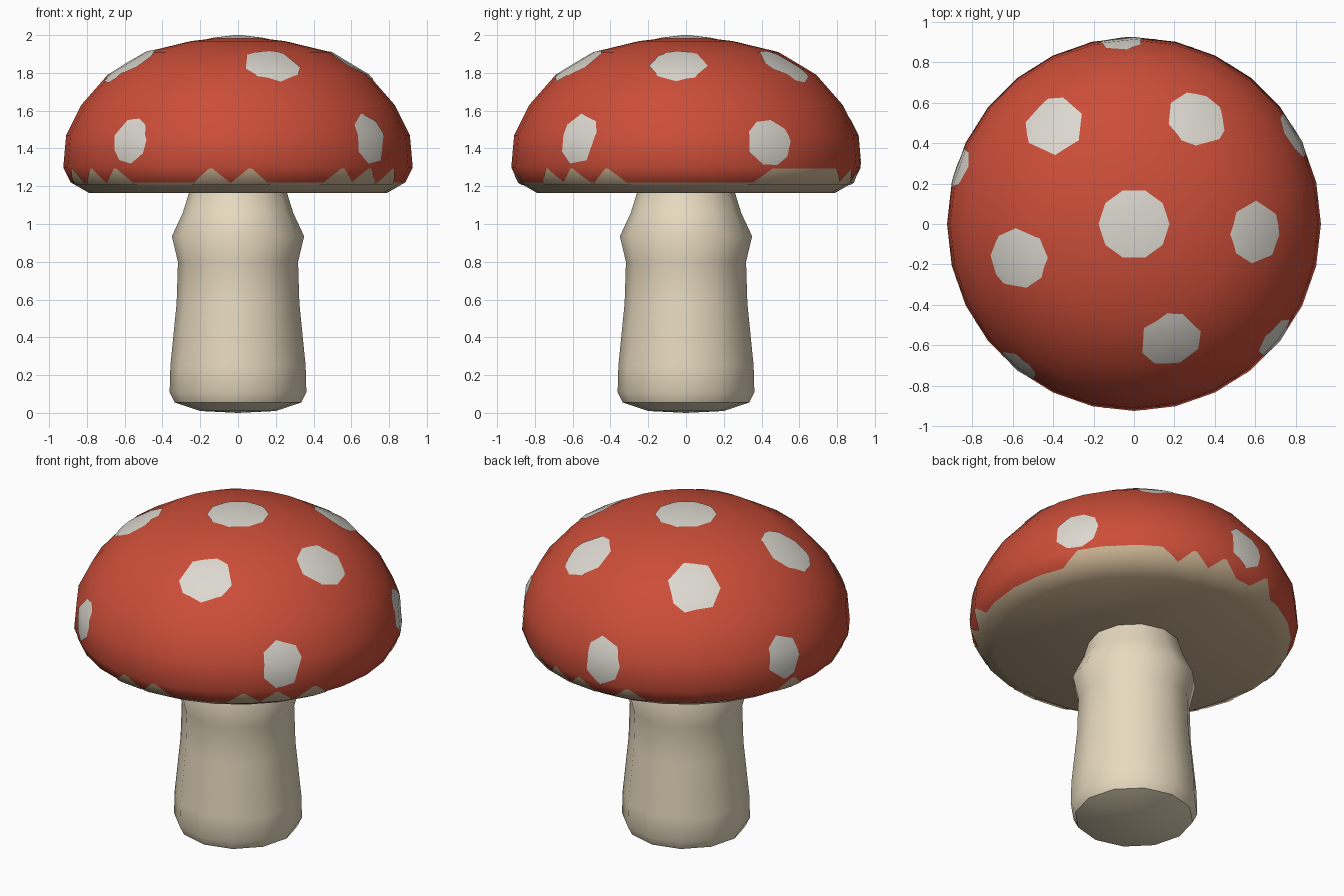
import bpy, bmesh, random
from math import sin, cos, pi, radians
from mathutils import Vector
from mathutils.bvhtree import BVHTree

random.seed(4)
if "Cube" in bpy.data.objects:
    bpy.data.objects.remove(bpy.data.objects["Cube"])


def material(name, rgb):
    mat = bpy.data.materials.new(name)
    mat.use_nodes = True
    mat.diffuse_color = (*rgb, 1)
    mat.node_tree.nodes["Principled BSDF"].inputs["Base Color"].default_value = (*rgb, 1)
    return mat


RED = material("cap red", (0.60, 0.075, 0.04))
WHITE = material("spot white", (0.72, 0.69, 0.63))
CREAM = material("stem cream", (0.80, 0.70, 0.52))
TAN = material("gill tan", (0.58, 0.44, 0.28))


def add_object(name, bm, *mats):
    mesh = bpy.data.meshes.new(name)
    bm.to_mesh(mesh)
    bm.free()
    obj = bpy.data.objects.new(name, mesh)
    bpy.context.collection.objects.link(obj)
    for mat in mats:
        mesh.materials.append(mat)
    bpy.ops.object.select_all(action='DESELECT')
    obj.select_set(True)
    bpy.context.view_layer.objects.active = obj
    bpy.ops.object.shade_smooth_by_angle(angle=radians(40))
    return obj


def lathe(profile, sides):
    """Closed surface of revolution; the profile starts and ends on the axis."""
    bm = bmesh.new()
    rings = []
    for r, z in profile:
        count = sides if r else 1
        rings.append([bm.verts.new((r * cos(2 * pi * i / sides), r * sin(2 * pi * i / sides), z))
                      for i in range(count)])
    for a, b in zip(rings, rings[1:]):
        for i in range(sides):
            j = (i + 1) % sides
            corners = [a[i % len(a)], a[j % len(a)], b[j % len(b)], b[i % len(b)]]
            bm.faces.new(list(dict.fromkeys(corners)))
    bmesh.ops.recalc_face_normals(bm, faces=bm.faces)
    return bm


# Stem
stem = add_object("stem", lathe([
    (0, 0), (0.2, 0.01), (0.335, 0.055), (0.362, 0.11), (0.358, 0.25), (0.325, 0.58),
    (0.318, 0.8), (0.35, 0.935), (0.292, 1.06), (0.258, 1.17), (0, 1.2)], 12), CREAM)

# Cap, with a tan rim and underside
cap_bm = lathe([
    (0, 1.998), (0.25, 1.968), (0.49, 1.91), (0.69, 1.79), (0.83, 1.63), (0.91, 1.47),
    (0.925, 1.3), (0.885, 1.22), (0.79, 1.165), (0, 1.165)], 28)
for face in cap_bm.faces:
    face.material_index = int(face.calc_center_median().z < 1.21)
tree = BVHTree.FromBMesh(cap_bm)
cap = add_object("cap", cap_bm, RED, TAN)


def patch(name, outline, normal, mat):
    """Thin plate trimmed from the cap surface by a convex outline."""
    bm = bmesh.new()
    bm.from_mesh(cap.data)
    for p, q in zip(outline, outline[1:] + outline[:1]):
        bmesh.ops.bisect_plane(bm, geom=bm.verts[:] + bm.edges[:] + bm.faces[:],
                               plane_co=p, plane_no=(q - p).cross(normal), clear_outer=True)
    away = [f for f in bm.faces if f.normal.dot(normal) < 0.1]
    bmesh.ops.delete(bm, geom=away, context='FACES')
    bm.normal_update()
    for face in bm.faces:
        face.material_index = 0
    for vert in bm.verts:
        vert.co += vert.normal * 0.004
    obj = add_object(name, bm, mat)
    # Take the cap's shading so the plate follows its curve
    mod = obj.modifiers.new("cap shading", 'DATA_TRANSFER')
    mod.object = cap
    mod.use_loop_data = True
    mod.data_types_loops = {'CUSTOM_NORMAL'}
    mod.loop_mapping = 'POLYINTERP_NEAREST'


# Spots: centre, half width, half height
SPOTS = [
    ((0, 0, 2), 0.175, 0.175), ((0.31, 0.52, 1.84), 0.15, 0.15),
    ((-0.40, 0.49, 1.83), 0.15, 0.17), ((-0.57, -0.17, 1.84), 0.15, 0.165),
    ((0.6, -0.04, 1.84), 0.155, 0.145), ((0.18, -0.57, 1.84), 0.155, 0.15),
    ((0.70, -0.57, 1.45), 0.12, 0.14), ((-0.57, -0.70, 1.44), 0.11, 0.125),
    ((-0.06, 0.91, 1.43), 0.115, 0.14), ((0.79, 0.44, 1.43), 0.13, 0.125),
    ((-0.87, 0.28, 1.43), 0.11, 0.13)]
for n, (centre, wide, high) in enumerate(SPOTS):
    point, normal, _, _ = tree.find_nearest(Vector(centre))
    if n == 0:
        normal = Vector((0, 0, 1))
    side = Vector((-centre[1], centre[0], 0)).normalized() if n else Vector((1, 0, 0))
    up = normal.cross(side)
    count = 10 if n == 0 else random.randint(7, 9)
    wobble = 0.0 if n == 0 else 0.25
    turns = [(i + random.uniform(-wobble, wobble)) * 2 * pi / count for i in range(count)]
    outline = [point + side * wide * cos(t) + up * high * sin(t) for t in turns]
    patch(f"spot_{n + 1}", outline, normal, WHITE)

# Jagged tan rim: angle around the cap, half width along the top
TEETH = [(-148, 0.01), (-135, 0.01), (-99, 0.01), (-86, 0.01), (-53, 0.01), (-41, 0.01),
         (-27, 0.01), (45, 0.24), (72, 0.01), (84, 0.01), (104, 0.01), (166, 0.01), (197, 0.01)]
for n, (angle, top) in enumerate(TEETH):
    normal = Vector((cos(radians(angle)), sin(radians(angle)), 0))
    side = Vector((-normal.y, normal.x, 0))
    outline = [side * x + Vector((0, 0, z)) for x, z in
               [(-top - 0.1, 1.21), (top + 0.1, 1.21), (top, 1.295), (-top, 1.295)]]
    patch(f"rim_tooth_{n + 1}", outline, normal, TAN)
